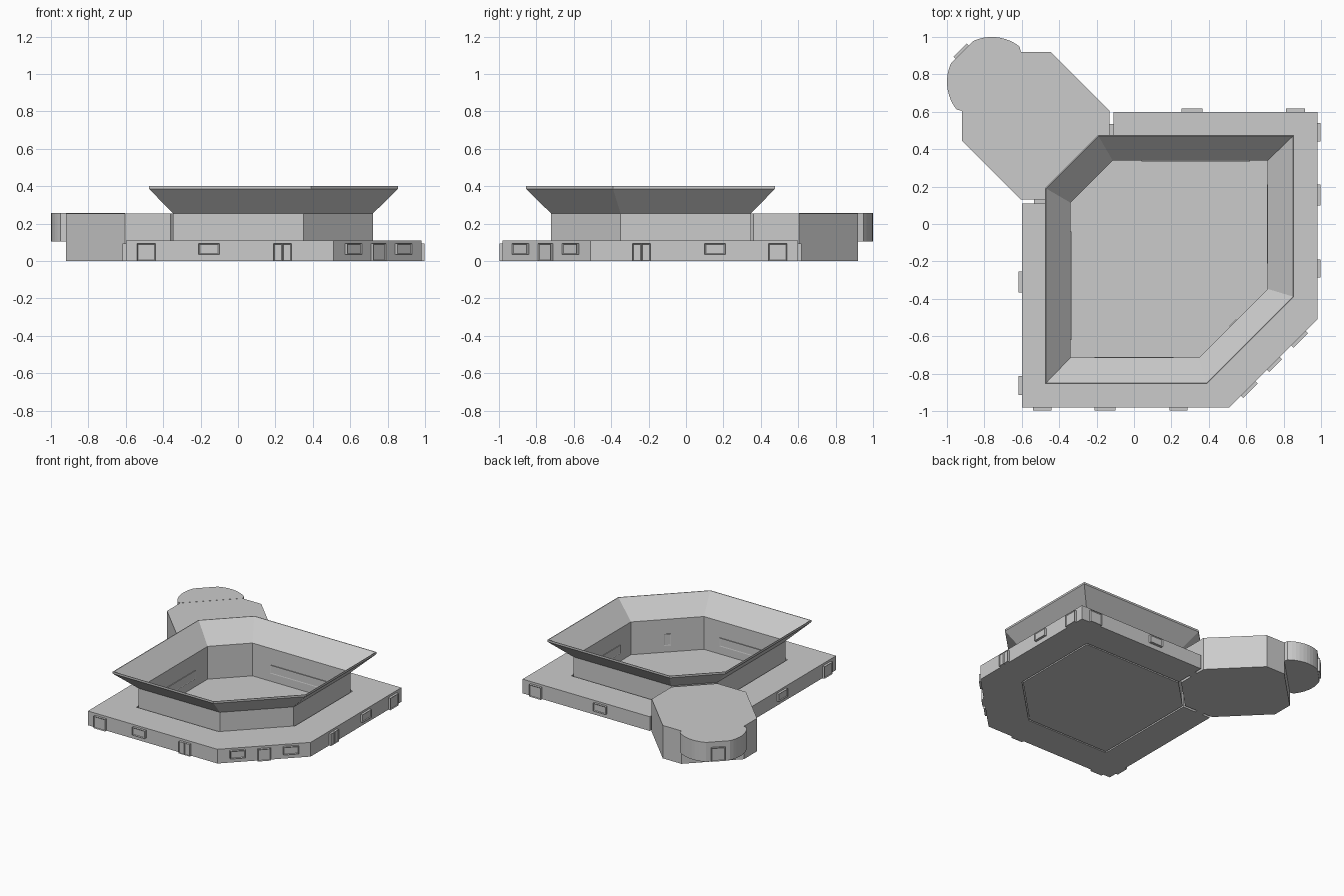
import bpy, bmesh
from math import cos, sin, radians, sqrt
from mathutils import Vector

if "Cube" in bpy.data.objects:
    bpy.data.objects.remove(bpy.data.objects["Cube"])


def finish(bm, name):
    bmesh.ops.recalc_face_normals(bm, faces=bm.faces)
    me = bpy.data.meshes.new(name)
    bm.to_mesh(me)
    bm.free()
    ob = bpy.data.objects.new(name, me)
    bpy.context.collection.objects.link(ob)
    return ob


def loft(name, rings):
    """Join (outline, z) rings into one closed solid."""
    bm = bmesh.new()
    loops = [[bm.verts.new((x, y, z)) for x, y in pts] for pts, z in rings]
    n = len(loops[0])
    for a, b in zip(loops, loops[1:]):
        for i in range(n):
            j = (i + 1) % n
            bm.faces.new((a[i], a[j], b[j], b[i]))
    bm.faces.new(loops[0])
    bm.faces.new(loops[-1])
    return finish(bm, name)


def prism(name, pts, z0, z1):
    return loft(name, [(pts, z0), (pts, z1)])


def panel(name, cx, cy, nx, ny, width, z0, z1, depth=0.018, frame=0.008):
    """Thin framed panel standing proud of a wall with normal (nx, ny)."""
    n = Vector((nx, ny, 0)).normalized()
    t = Vector((-n.y, n.x, 0))
    c = Vector((cx, cy, 0))
    bm = bmesh.new()
    rect = ((-1, z0), (1, z0), (1, z1), (-1, z1))
    back, front = [[bm.verts.new(c + t * s * width / 2 + n * d + Vector((0, 0, z)))
                    for s, z in rect] for d in (-0.001, depth)]
    for i in range(4):
        j = (i + 1) % 4
        bm.faces.new((back[i], back[j], front[j], front[i]))
    bm.faces.new(back[::-1])
    face = bm.faces.new(front)
    bmesh.ops.recalc_face_normals(bm, faces=bm.faces)
    bmesh.ops.inset_region(bm, faces=[face], thickness=frame, depth=-depth * 0.3)
    return finish(bm, name)


def panel_pair(name, cx, cy, nx, ny, *args, **kw):
    """Panel plus its copy mirrored across the plan's diagonal."""
    panel(name, cx, cy, nx, ny, *args, **kw)
    panel(name + "_mirrored", -cy, -cx, -ny, -nx, *args, **kw)


def hexagon(near, far, back_cut, front_cut):
    """Square with two opposite corners cut, symmetric about the diagonal."""
    return [(-near, -far), (front_cut, -far), (far, -front_cut),
            (far, near), (-back_cut, near), (-near, back_cut)]


# Base slab, a ring open at the tower corner
half = [(-0.36, 0.11), (-0.60, 0.11), (-0.60, -0.98), (0.51, -0.98)]
inner = [(0.35, -0.733), (-0.358, -0.733)]
mirror = lambda pts: [(-y, -x) for x, y in reversed(pts)]
prism("base_slab", half + mirror(half) + mirror(inner) + inner, 0, 0.11)

# Central basin with its flared rim
wall = hexagon(0.347, 0.722, 0.117, 0.35)
wall_in = hexagon(0.340, 0.715, 0.114, 0.347)
rim = hexagon(0.475, 0.855, 0.192, 0.39)
rim_in = hexagon(0.470, 0.850, 0.190, 0.388)
loft("basin_with_rim", [(wall, 0), (wall, 0.255), (rim, 0.385), (rim, 0.40),
                        (rim_in, 0.40), (wall_in, 0.262), (wall_in, 0.008)])

# Corner tower and its overhanging round bay
tower = [(-0.36, 0.13), (-0.605, 0.13), (-0.92, 0.445), (-0.92, 0.605)]
prism("corner_tower", tower + mirror(tower), 0, 0.255)
C, R = 0.76, 0.24
arc = [(-C + R * cos(radians(a)), C + R * sin(radians(a)))
       for a in [52 + 6.9 * i for i in range(10)] + [218 - 6.9 * i for i in range(9, -1, -1)]]
prism("round_bay", arc + [(-0.92, 0.605), (-0.605, 0.92)], 0.105, 0.256)
d = 0.222 / sqrt(2)
panel("bay_panel", -C - d, C + d, -1, 1, 0.10, 0.11, 0.215)

# Doors and windows on the slab's outer edges
panel_pair("front_door", -0.49, -0.98, 0, -1, 0.10, 0, 0.093)
panel_pair("front_window", -0.155, -0.98, 0, -1, 0.11, 0.035, 0.095)
for i, x in enumerate((0.214, 0.262)):
    panel_pair(f"front_double_door_{i}", x, -0.98, 0, -1, 0.046, 0, 0.093, frame=0.005)
panel_pair("back_window", 0.31, 0.60, 0, 1, 0.11, 0.035, 0.095)
panel_pair("back_door", 0.863, 0.60, 0, 1, 0.10, 0, 0.093)
for name, s, z0, z1 in (("door", 0, 0, 0.093),):
    panel("corner_" + name, 0.745, -0.745, 1, -1, 0.095, z0, z1)
k = 0.19 / sqrt(2)
panel_pair("corner_window", 0.745 - k, -0.745 - k, 1, -1, 0.11, 0.035, 0.095)

# Links between slab and tower
panel_pair("tower_link", -0.502, 0.11, 0, 1, 0.065, 0, 0.093, depth=0.021)

# Shallow panels inside the basin
panel_pair("inner_front_panel", 0, -0.715, 0, 1, 0.42, 0.07, 0.135, depth=0.005)
panel_pair("inner_back_panel", 0.33, 0.340, 0, -1, 0.58, 0.07, 0.135, depth=0.005)
panel("inner_corner_panel", 0.531, -0.531, -1, 1, 0.05, 0.06, 0.15, depth=0.005)
